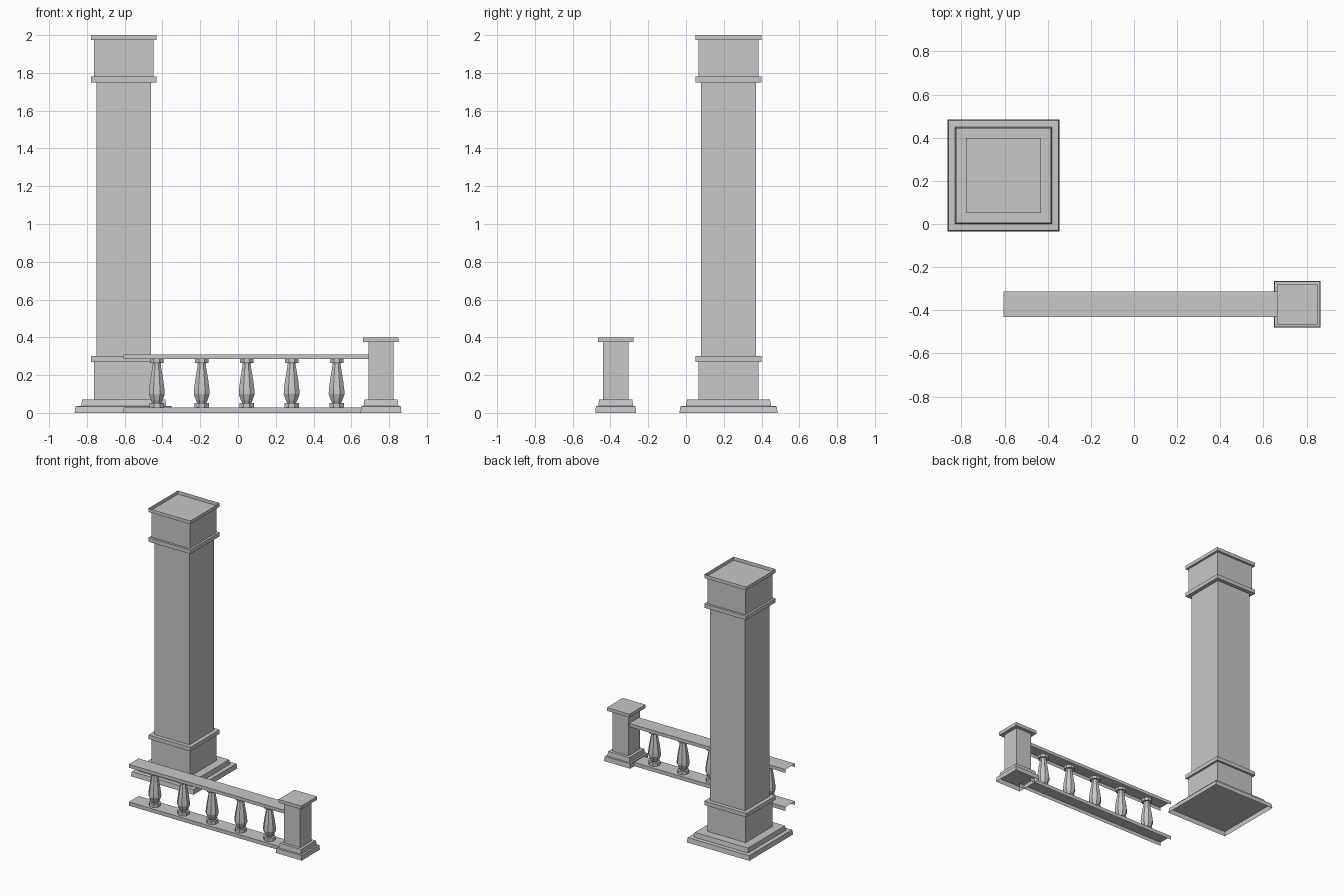
import bpy, bmesh, math

cube = bpy.data.objects.get("Cube")
if cube:
    bpy.data.objects.remove(cube, do_unlink=True)

stone = bpy.data.materials.new("grey stone")
stone.use_nodes = True
GREY = (0.58, 0.58, 0.58, 1)
stone.diffuse_color = GREY
stone.node_tree.nodes["Principled BSDF"].inputs["Base Color"].default_value = GREY


def finish(bm, name):
    bmesh.ops.recalc_face_normals(bm, faces=bm.faces)
    mesh = bpy.data.meshes.new(name)
    bm.to_mesh(mesh)
    bm.free()
    mesh.materials.append(stone)
    obj = bpy.data.objects.new(name, mesh)
    bpy.context.collection.objects.link(obj)
    return obj


def stack(name, profile, sides, location):
    """Loft a regular polygon through (half width, height) pairs and cap the ends."""
    bm = bmesh.new()
    rings = []
    for half, z in profile:
        r = half / math.cos(math.pi / sides)
        angles = [(i + 0.5) * math.tau / sides for i in range(sides)]
        rings.append([bm.verts.new((r * math.cos(a), r * math.sin(a), z)) for a in angles])
    for low, high in zip(rings, rings[1:]):
        for i in range(sides):
            j = (i + 1) % sides
            bm.faces.new((low[i], low[j], high[j], high[i]))
    bm.faces.new(rings[0][::-1])
    bm.faces.new(rings[-1])
    obj = finish(bm, name)
    obj.location = location
    return obj


def rail(name, x0, x1, y, half, z0, z1):
    """Thin channel: a top with two hanging lips, open below and at the ends."""
    bm = bmesh.new()
    section = [(y - half, z0), (y - half, z1), (y + half, z1), (y + half, z0)]
    ends = [[bm.verts.new((x, py, pz)) for py, pz in section] for x in (x0, x1)]
    for i in range(3):
        bm.faces.new((ends[0][i], ends[1][i], ends[1][i + 1], ends[0][i + 1]))
    return finish(bm, name)


# Tall column: hollow plinth underneath, hollow rim on top
COLUMN = (-0.605, 0.225, 0)
stack("column", [
    (0.255, 0.034), (0.26, 0), (0.255, 0.035),
    (0.225, 0.036), (0.22, 0.07),
    (0.158, 0.07), (0.158, 0.27),
    (0.174, 0.27), (0.174, 0.3),
    (0.145, 0.3), (0.145, 1.75),
    (0.174, 1.75), (0.174, 1.78),
    (0.158, 1.78), (0.158, 1.973),
    (0.174, 1.973), (0.174, 2.0), (0.173, 1.974),
], 4, COLUMN)

# Short end post with a hollow foot and flat cap
POST_X, RAIL_Y = 0.757, -0.372
stack("end_post", [
    (0.104, 0.034), (0.108, 0), (0.105, 0.035),
    (0.092, 0.036), (0.088, 0.07),
    (0.067, 0.07), (0.067, 0.375),
    (0.094, 0.375), (0.094, 0.4),
], 4, (POST_X, RAIL_Y, 0))

# Handrail and foot rail
rail("handrail", -0.605, 0.69, RAIL_Y, 0.058, 0.285, 0.31)
rail("foot_rail", -0.605, 0.69, RAIL_Y, 0.058, 0, 0.028)

# Row of turned balusters
for n in range(5):
    stack(f"baluster_{n + 1}", [
        (0.038, 0.028), (0.038, 0.052),
        (0.024, 0.053), (0.03, 0.065), (0.042, 0.1), (0.041, 0.12),
        (0.035, 0.17), (0.021, 0.255), (0.022, 0.263),
        (0.036, 0.264), (0.036, 0.285),
    ], 8, (-0.43 + n * 0.238, RAIL_Y, 0))
